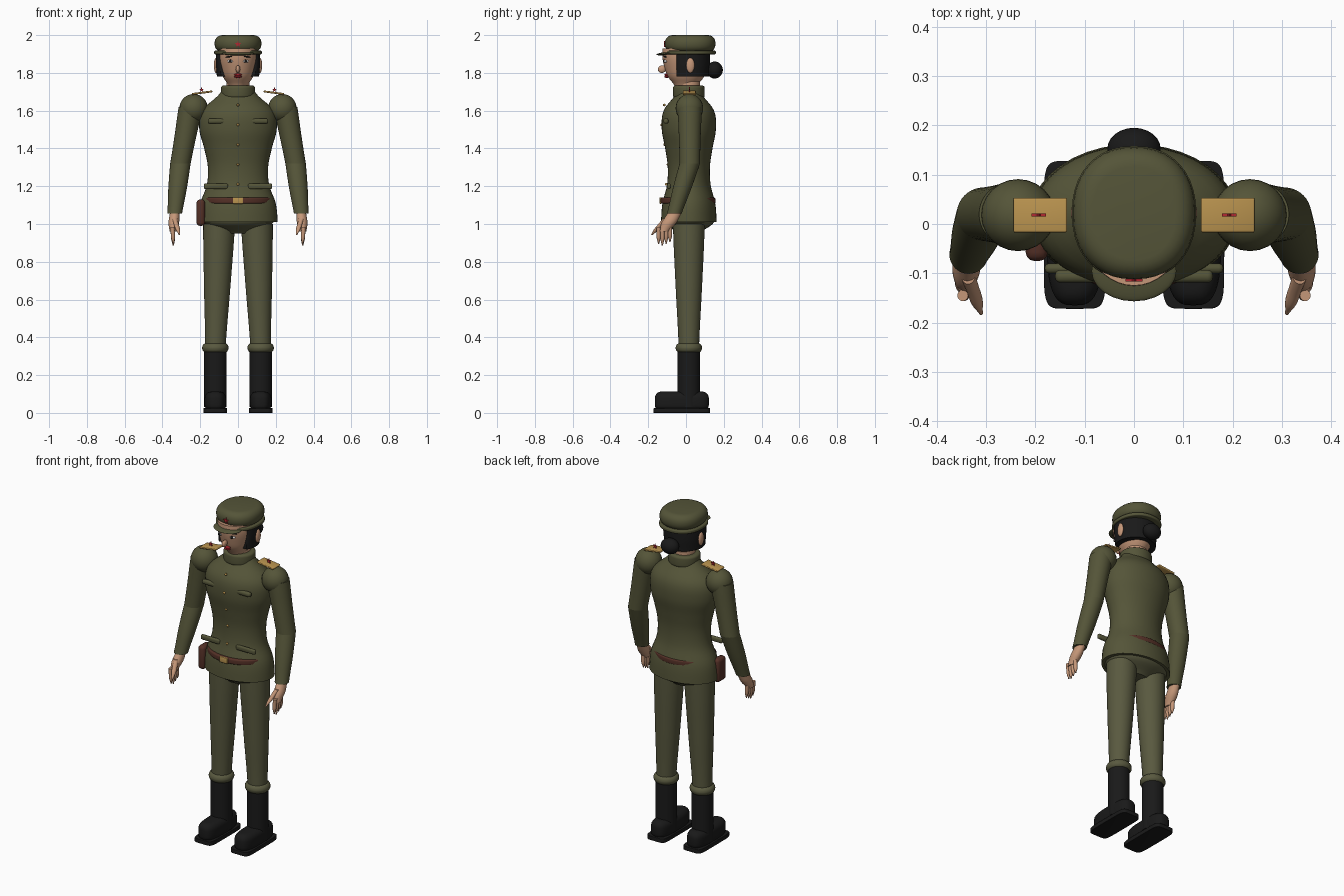
import bpy, bmesh, math
from mathutils import Vector

default_cube = bpy.data.objects.get("Cube")
if default_cube:
    bpy.data.objects.remove(default_cube, do_unlink=True)


def material(name, red, green, blue):
    mat = bpy.data.materials.new(name)
    mat.use_nodes = True
    colour = (red, green, blue, 1)
    mat.diffuse_color = colour
    for node in mat.node_tree.nodes:
        if node.type == 'BSDF_PRINCIPLED':
            node.inputs["Base Color"].default_value = colour
    return mat


jacket_green = material("jacket green", .09, .09, .04)
trouser_green = material("trouser green", .1, .1, .05)
skin = material("skin", .56, .31, .19)
black = material("black", .01, .01, .01)
brown = material("leather brown", .09, .03, .02)
gold = material("gold", .5, .3, .08)
star_red = material("red", .45, .02, .03)
eye_white = material("eye white", .7, .7, .7)


def finish(bm, name, mat, location=(0, 0, 0), rotation=(0, 0, 0)):
    bmesh.ops.recalc_face_normals(bm, faces=bm.faces)
    mesh = bpy.data.meshes.new(name)
    bm.to_mesh(mesh)
    bm.free()
    mesh.materials.append(mat)
    part = bpy.data.objects.new(name, mesh)
    bpy.context.collection.objects.link(part)
    part.location = location
    part.rotation_euler = rotation
    bpy.ops.object.select_all(action='DESELECT')
    part.select_set(True)
    bpy.context.view_layer.objects.active = part
    bpy.ops.object.shade_smooth_by_angle(angle=math.radians(40))


def signed_power(value, power):
    return math.copysign(abs(value) ** power, value)


def bridge_rings(name, mat, rings, power=1, front_limit=None, sides=40):
    """Join horizontal ovals, each given as centre, x radius and y radius."""
    bm = bmesh.new()
    loops = []
    for centre, x_radius, y_radius in rings:
        loop = []
        for i in range(sides):
            angle = math.tau * i / sides
            x = centre.x + x_radius * signed_power(math.cos(angle), power)
            y = centre.y + y_radius * signed_power(math.sin(angle), power)
            if front_limit is not None:
                y = max(y, front_limit)
            loop.append(bm.verts.new((x, y, centre.z)))
        loops.append(loop)
    for lower, upper in zip(loops, loops[1:]):
        for i in range(sides):
            bm.faces.new((lower[i - 1], lower[i], upper[i], upper[i - 1]))
    bm.faces.new(loops[0])
    bm.faces.new(loops[-1])
    finish(bm, name, mat)


def tapered(name, mat, start, end, widths, depth=1, front_limit=None):
    """Straight form whose evenly spaced widths are blended smoothly."""
    start, end = Vector(start), Vector(end)
    last = len(widths) - 1
    steps = 5
    rings = []
    for k in range(last * steps + 1):
        i = min(k // steps, last - 1)
        t = k / steps - i
        here, after = widths[i], widths[i + 1]
        slope_in = (after - widths[max(i - 1, 0)]) / 2
        slope_out = (widths[min(i + 2, last)] - here) / 2
        ease = t * t * (3 - 2 * t)
        width = here + (after - here) * ease
        width += slope_in * t * (1 - t) ** 2 - slope_out * t * t * (1 - t)
        rings.append((start.lerp(end, k / (last * steps)), width, width * depth))
    bridge_rings(name, mat, rings, front_limit=front_limit)


def pillow(name, mat, centre, radii, edge, power=1):
    """Flat oval slab with rounded rims."""
    x_radius, y_radius, half_height = radii
    rings = []
    for sign in (-1, 1):
        for k in range(6):
            turn = math.pi / 2 * (k / 5 if sign > 0 else 1 - k / 5)
            inset = edge * (1 - math.cos(turn))
            height = half_height - edge + edge * math.sin(turn)
            rings.append((Vector(centre) + Vector((0, 0, sign * height)),
                          x_radius - inset, y_radius - inset))
    bridge_rings(name, mat, rings, power)


def ball(name, mat, location, radii, rotation=(0, 0, 0)):
    bm = bmesh.new()
    bmesh.ops.create_uvsphere(bm, u_segments=24, v_segments=16, radius=1)
    bmesh.ops.scale(bm, vec=radii, verts=bm.verts)
    finish(bm, name, mat, location, rotation)


def box(name, mat, location, size, bevel, rotation=(0, 0, 0)):
    bm = bmesh.new()
    bmesh.ops.create_cube(bm, size=1)
    bmesh.ops.scale(bm, vec=size, verts=bm.verts)
    bmesh.ops.bevel(bm, geom=bm.edges[:], offset=bevel, segments=3, profile=.5, affect='EDGES')
    finish(bm, name, mat, location, rotation)


def star(name, mat, location, radius):
    bm = bmesh.new()
    points = []
    for i in range(10):
        reach = radius if i % 2 == 0 else radius * .4
        angle = math.tau * i / 10
        points.append(bm.verts.new((reach * math.sin(angle), 0, reach * math.cos(angle))))
    front = bm.faces.new(points)
    extruded = bmesh.ops.extrude_face_region(bm, geom=[front])["geom"]
    back = [item for item in extruded if isinstance(item, bmesh.types.BMVert)]
    bmesh.ops.translate(bm, vec=(0, .006, 0), verts=back)
    finish(bm, name, mat, location)


# Jacket, hips, collar and neck
body_y = .015
tapered("jacket", jacket_green, (0, body_y, 1.01), (0, body_y, 1.7),
        (.21, .2, .165, .16, .18, .205, .19, .09), depth=.7)
tapered("hips", trouser_green, (0, body_y, .95), (0, body_y, 1.05), (.08, .18, .2), depth=.7)
pillow("collar", jacket_green, (0, body_y, 1.7), (.09, .084, .034), edge=.015)
tapered("neck", skin, (0, body_y, 1.7), (0, body_y, 1.78), (.06, .06))

# Belt, holster and buttons
pillow("belt", brown, (0, .01, 1.124), (.185, .146, .016), edge=.008)
box("buckle", gold, (0, -.135, 1.124), (.055, .012, .034), bevel=.004)
box("holster", brown, (-.197, -.035, 1.06), (.045, .08, .14), bevel=.018)
for i, button_y in enumerate((-.104, -.096, -.113, -.129, -.115)):
    ball("button", gold, (0, button_y, 1.21 + i * .105), (.007, .007, .007))

# Head, face and hair
tapered("head", skin, (0, 0, 1.73), (0, 0, 1.93), (.05, .08, .095, .104, .104), depth=1.2)
ball("nose", skin, (0, -.127, 1.82), (.012, .022, .02), rotation=(.3, 0, 0))
for lip, lip_z in (("upper_lip", 1.79), ("lower_lip", 1.78)):
    ball(lip, star_red, (0, -.102, lip_z), (.02, .012, .007))
tapered("hair", black, (0, .01, 1.78), (0, .01, 1.91), (.112, .117, .117), front_limit=-.05)
ball("hair_bun", black, (0, .152, 1.815), (.054, .043, .045))

# Cap
cap_y = .022
pillow("cap_band", jacket_green, (0, cap_y, 1.908), (.126, .136, .01), edge=.006, power=.9)
pillow("cap_crown", jacket_green, (0, cap_y, 1.955), (.124, .134, .045), edge=.04, power=.9)
ball("cap_visor", jacket_green, (0, -.095, 1.903), (.086, .062, .009), rotation=(.1, 0, 0))
star("cap_badge", star_red, (0, -.117, 1.952), .018)

for side, tag in ((1, "left_"), (-1, "right_")):
    # Eyes, brows and ears
    ball(tag + "eye", eye_white, (side * .04, -.108, 1.862), (.017, .011, .008), (0, 0, side * .3))
    ball(tag + "iris", black, (side * .04, -.115, 1.862), (.008, .007, .008))
    ball(tag + "brow", black, (side * .044, -.111, 1.886), (.023, .006, .004), (0, side * .1, side * .3))
    ball(tag + "ear", skin, (side * .116, .023, 1.84), (.012, .022, .04))

    # Pockets
    box(tag + "chest_pocket", jacket_green, (side * .11, -.106, 1.545), (.1, .026, .028), bevel=.011)
    box(tag + "hip_pocket", jacket_green, (side * .117, -.09, 1.2), (.128, .02, .03), bevel=.009)

    # Shoulder, sleeve and board
    shoulder, elbow, wrist = [Vector((side * x, y, z)) for x, y, z in
                              ((.25, .02, 1.62), (.305, .02, 1.32), (.335, -.062, 1.055))]
    ball(tag + "shoulder", jacket_green, (side * .235, .018, 1.613), (.075, .073, .075))
    tapered(tag + "upper_sleeve", jacket_green, shoulder, elbow, (.064, .058, .054))
    tapered(tag + "lower_sleeve", jacket_green, elbow, wrist, (.054, .049, .039))
    box(tag + "shoulder_board", gold, (side * .19, .018, 1.695), (.11, .07, .01), .004, (0, side * .13, 0))
    star(tag + "rank_star", star_red, (side * .193, .015, 1.711), .015)

    # Hand
    tapered(tag + "palm", skin, wrist, (side * .345, -.117, .96), (.026, .028, .018), depth=1.4)
    for k in range(4):
        finger_y = -.145 + k * .02
        tip_z = .885 + abs(k - 1) * .01
        tapered(tag + "finger", skin, (side * .347, finger_y, .985), (side * .342, finger_y, tip_z),
                (.011, .011, .01, .003))
    tapered(tag + "thumb", skin, (side * .336, -.105, 1.03), (side * .31, -.18, .943),
            (.014, .013, .012, .004), depth=1.2)

    # Trouser leg and cuff
    leg_x = side * .12
    tapered(tag + "trouser_leg", trouser_green, (side * .1, body_y, 1), (leg_x, body_y, .34),
            (.084, .07, .054))
    pillow(tag + "cuff", trouser_green, (leg_x, body_y, .344), (.07, .07, .026), edge=.025)

    # Boot
    tapered(tag + "boot_shaft", black, (leg_x, body_y, .03), (leg_x, body_y, .335), (.059, .059))
    pillow(tag + "boot_foot", black, (leg_x, -.022, .06), (.057, .143, .053), edge=.035, power=.65)
    pillow(tag + "boot_sole", black, (leg_x, -.022, .0125), (.063, .15, .0125), edge=.003, power=.3)
